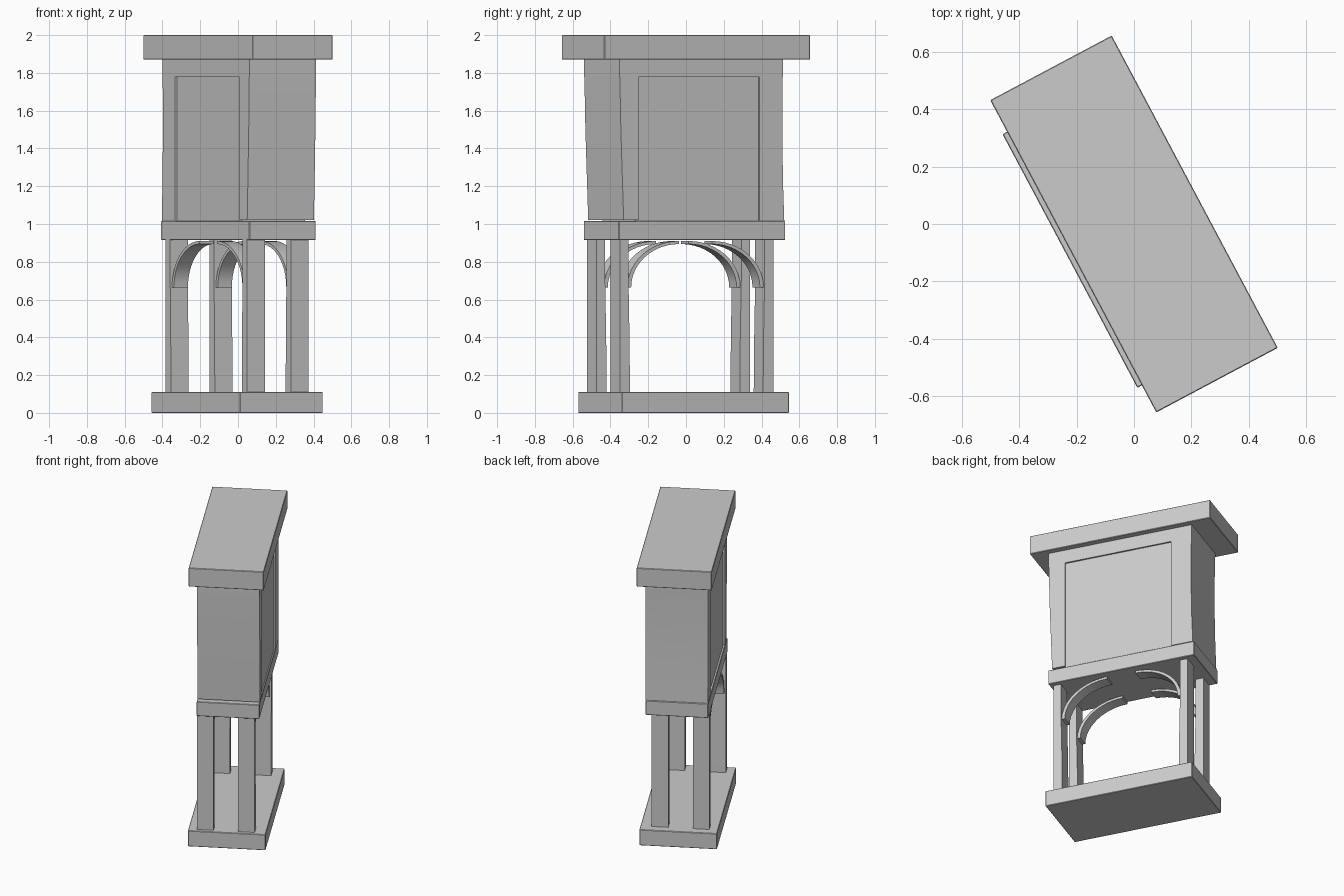
import bpy
import bmesh
from math import radians, sin, cos, pi
from mathutils import Matrix

cube = bpy.data.objects.get("Cube")
if cube:
    bpy.data.objects.remove(cube, do_unlink=True)

grey = bpy.data.materials.new("plain_grey")
grey.use_nodes = True
grey.diffuse_color = (0.6, 0.6, 0.6, 1)
grey.node_tree.nodes["Principled BSDF"].inputs["Base Color"].default_value = (0.6, 0.6, 0.6, 1)

# The whole tower is turned about z; parts are laid out along its own axes
TURN = Matrix.Rotation(radians(28), 4, "Z")


def prism(name, outline, x0, x1, smooth=False, bevel=0.0):
    """Extrude a (y, z) outline across the tower from x0 to x1."""
    bm = bmesh.new()
    face = bm.faces.new([bm.verts.new((x0, y, z)) for y, z in outline])
    grown = bmesh.ops.extrude_face_region(bm, geom=[face])
    moved = [v for v in grown["geom"] if isinstance(v, bmesh.types.BMVert)]
    bmesh.ops.translate(bm, vec=(x1 - x0, 0, 0), verts=moved)
    bmesh.ops.recalc_face_normals(bm, faces=bm.faces)
    bmesh.ops.transform(bm, matrix=TURN, verts=bm.verts)
    mesh = bpy.data.meshes.new(name)
    bm.to_mesh(mesh)
    bm.free()
    mesh.materials.append(grey)
    obj = bpy.data.objects.new(name, mesh)
    bpy.context.collection.objects.link(obj)
    if bevel:
        mod = obj.modifiers.new("soft_edges", "BEVEL")
        mod.width = bevel
        mod.segments = 1
    if smooth:
        bpy.ops.object.select_all(action="DESELECT")
        obj.select_set(True)
        bpy.context.view_layer.objects.active = obj
        bpy.ops.object.shade_smooth_by_angle(angle=radians(30))
    return obj


def box(name, x, y, z, bevel=0.0):
    outline = [(y[0], z[0]), (y[1], z[0]), (y[1], z[1]), (y[0], z[1])]
    return prism(name, outline, x[0], x[1], bevel=bevel)


# Slabs
box("base_slab", (-0.258, 0.238), (-0.51, 0.492), (0, 0.11), 0.003)
box("floor_slab", (-0.202, 0.198), (-0.507, 0.49), (0.915, 1.015), 0.003)
box("roof_slab", (-0.24, 0.24), (-0.617, 0.617), (1.87, 2.0), 0.003)

# Cabin: end walls with gently bowed outer faces, recessed middle, top band
prism("front_wall", [(-0.392, 1.022), (-0.392, 1.78), (-0.503, 1.78), (-0.497, 1.5),
                     (-0.49, 1.3), (-0.48, 1.022)], -0.2, 0.2, True)
prism("back_wall", [(0.335, 1.015), (0.483, 1.015), (0.476, 1.2), (0.471, 1.45),
                    (0.472, 1.7), (0.476, 1.87), (0.335, 1.87)], -0.2, 0.2, True)
box("middle_walls", (-0.189, 0.189), (-0.4, 0.34), (1.012, 1.79))
box("top_band", (-0.2, 0.2), (-0.505, 0.336), (1.778, 1.872))

# Legs and the curved braces that spring from them
for side, x in (("right", -0.15), ("left", 0.113)):
    for end, y, inward in (("front", -0.459, 1), ("back", 0.409, -1)):
        inner = y + inward * 0.026
        outer = y - inward * 0.026
        prism(f"{end}_{side}_leg",
              [(outer, 0.1), (inner + inward * 0.009, 0.1), (inner + inward * 0.006, 0.4),
               (inner, 0.7), (inner, 0.92), (outer, 0.92)], x - 0.053, x + 0.053, True)
        arc = [i * pi / 24 for i in range(13)]
        reach, rise = 0.31, 0.245
        outline = [(inner + inward * reach * (1 - cos(a)), 0.665 + rise * sin(a)) for a in arc]
        outline += [(inner + inward * (reach - (reach - 0.022) * cos(a)),
                     0.665 + (rise - 0.016) * sin(a)) for a in reversed(arc)]
        prism(f"{end}_{side}_brace", outline, x - 0.042, x + 0.042, True)
